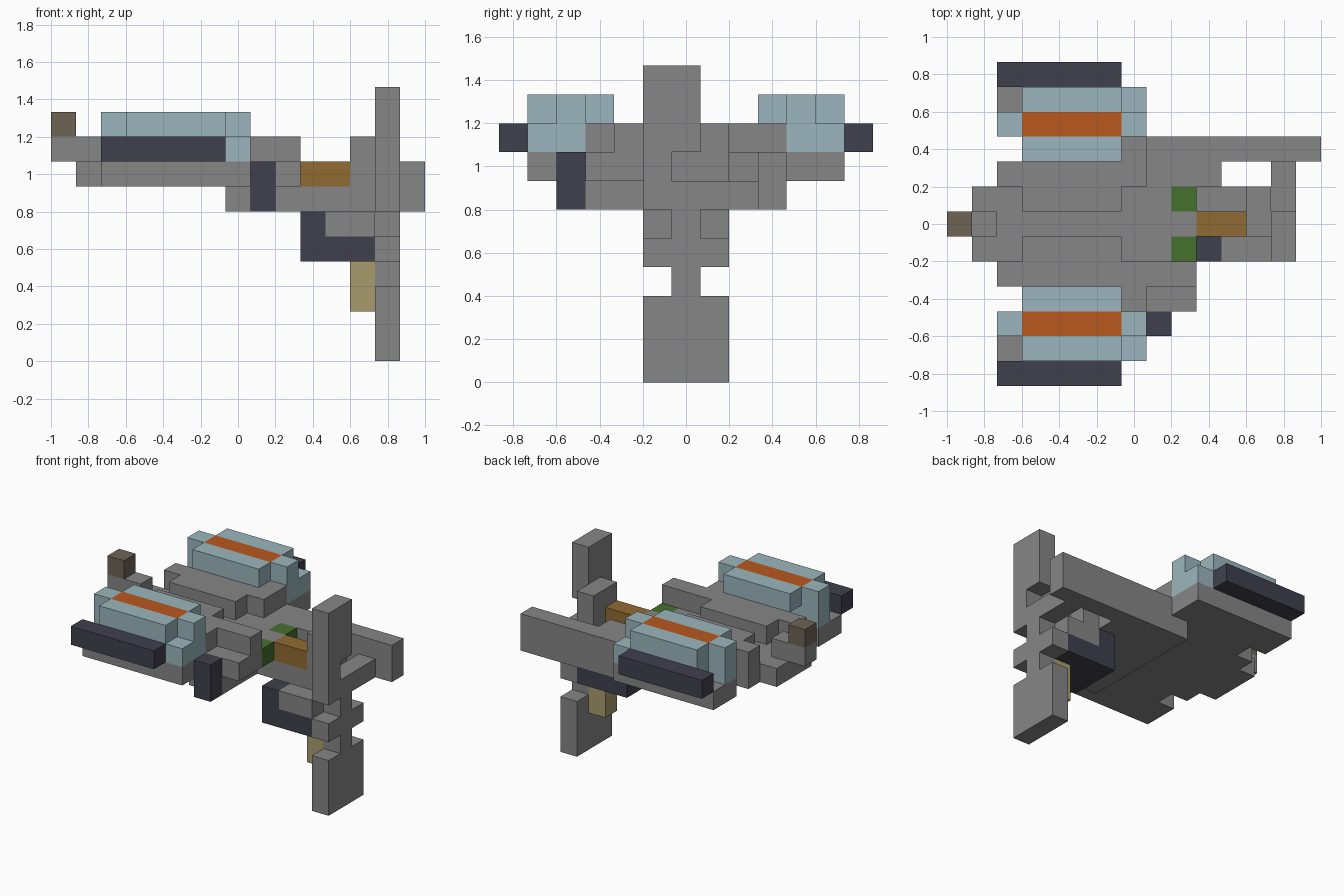
import bpy
import bmesh
from mathutils import Vector

default = bpy.data.objects.get("Cube")
if default:
    bpy.data.objects.remove(default, do_unlink=True)

UNIT = 2 / 15                      # edge of one building block
WIDTH = 13                         # blocks across y
ORIGIN = Vector((-1, -WIDTH * UNIT / 2, 0))


def material(name, rgb):
    mat = bpy.data.materials.new(name)
    color = (*rgb, 1)
    mat.diffuse_color = color
    mat.use_nodes = True
    mat.node_tree.nodes["Principled BSDF"].inputs["Base Color"].default_value = color
    return mat


hull = material("hull grey", (.24, .24, .24))
pale = material("pale blue", (.33, .47, .51))
dark = material("dark slate", (.051, .051, .076))
orange = material("burnt orange", (.49, .1, .014))
green = material("leaf green", (.061, .162, .027))
ochre = material("ochre", (.28, .147, .032))
tan = material("tan", (.39, .33, .15))
brown = material("dull brown", (.156, .127, .089))


def build(name, mat, *boxes):
    """One object from boxes given as (x range, y range, z range) in blocks."""
    bm = bmesh.new()
    for ranges in boxes:
        low = Vector([r[0] for r in ranges])
        size = Vector([r[1] - r[0] for r in ranges])
        made = bmesh.ops.create_cube(bm, size=1)
        for v in made["verts"]:
            corner = low + size * .5 + Vector([a * b for a, b in zip(v.co, size)])
            v.co = ORIGIN + corner * UNIT
    mesh = bpy.data.meshes.new(name)
    bm.to_mesh(mesh)
    bm.free()
    mesh.materials.append(mat)
    obj = bpy.data.objects.new(name, mesh)
    bpy.context.collection.objects.link(obj)
    return obj


def build_pair(name, mat, *boxes):
    """The same part on both sides of the hull."""
    build("right_" + name, mat, *boxes)
    flipped = [(x, (WIDTH - y[1], WIDTH - y[0]), z) for x, y, z in boxes]
    build("left_" + name, mat, *flipped)


# Hull floor, belly and tail
build("hull_floor", hull,
      ((1, 2), (5, 8), (7, 8)),
      ((2, 8), (4, 9), (7, 8)),
      ((8, 9), (5, 8), (7, 8)),
      ((9, 10), (6, 7), (7, 8)))
build("belly", hull,
      ((7, 9), (3, 10), (6, 7)),
      ((9, 13), (6, 7), (6, 7)),
      ((9, 12), (7, 8), (6, 7)))
build("tail_bar", hull, ((0, 2), (6, 7), (8, 9)))
build("tail_lamp", brown, ((0, 1), (6, 7), (9, 10)))

# Raised deck walls, wings and shoulders
build_pair("deck_wall", hull,
           ((2, 8), (4, 5), (8, 9)),
           ((3, 7), (5, 6), (8, 9)))
build_pair("wing", hull,
           ((2, 8), (1, 3), (7, 8)),
           ((3, 8), (3, 4), (7, 8)),
           ((7, 8), (3, 4), (8, 9)))

# Engine pods on the wings
build_pair("pod", pale,
           ((2, 8), (2, 3), (8, 9)),
           ((3, 8), (1, 2), (8, 9)),
           ((3, 7), (3, 4), (9, 10)),
           ((3, 7), (1, 2), (9, 10)),
           ((2, 3), (2, 3), (9, 10)),
           ((7, 8), (2, 3), (9, 10)))
build_pair("pod_stripe", orange, ((3, 7), (2, 3), (9, 10)))
build_pair("pod_rail", dark, ((2, 7), (0, 1), (8, 9)))

# Uneven front arms
build("short_arm", hull,
      ((8, 10), (3, 4), (7, 8)),
      ((8, 10), (4, 5), (7, 9)))
build("short_arm_post", dark, ((8, 9), (2, 3), (6, 8)))
build("long_arm", hull,
      ((7, 9), (9, 10), (7, 8)),
      ((9, 15), (9, 10), (6, 8)),
      ((8, 11), (8, 9), (7, 8)),
      ((9, 11), (8, 9), (6, 7)))

# Cockpit
build_pair("cockpit_panel", green, ((9, 10), (5, 6), (7, 8)))
build("nose_beam", ochre, ((10, 12), (6, 7), (7, 8)))
build("nose_block", hull, ((12, 13), (6, 8), (7, 9)))

# Front fin with notches
build("front_fin", hull,
      ((13, 14), (5, 8), (0, 3)),
      ((13, 14), (6, 7), (3, 4)),
      ((13, 14), (5, 8), (4, 5)),
      ((13, 14), (6, 7), (5, 6)),
      ((13, 14), (5, 9), (6, 7)),
      ((13, 14), (5, 6), (7, 8)),
      ((13, 14), (5, 7), (8, 11)))

# Lower cradle and its peg
build("cradle", dark,
      ((10, 13), (5, 8), (4, 5)),
      ((10, 11), (5, 8), (5, 6)))
build("cradle_core", hull, ((11, 13), (5, 8), (5, 6)))
build("cradle_peg", tan, ((12, 13), (6, 7), (2, 4)))
